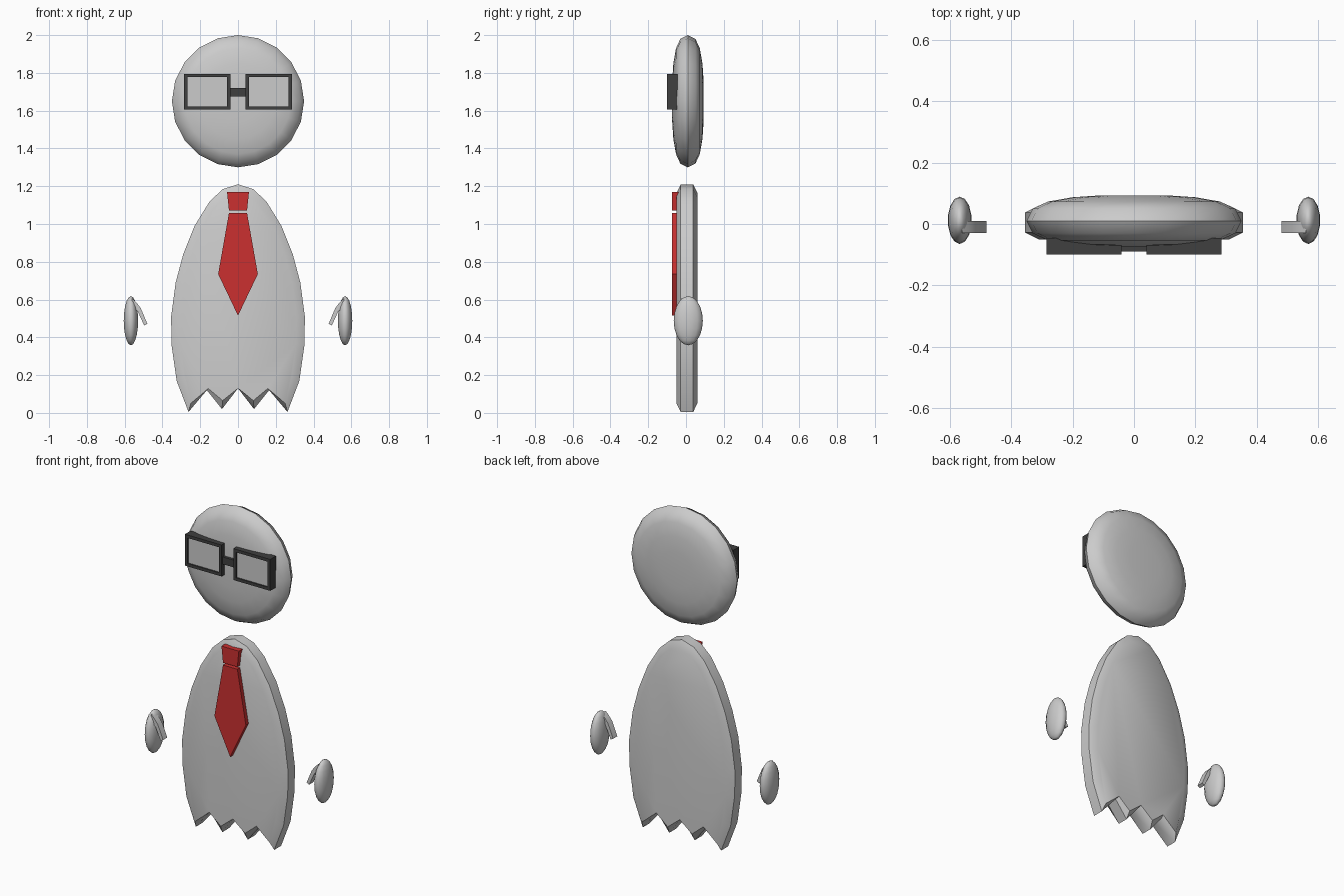
import bpy, bmesh
from math import radians, sin, cos, pi

if "Cube" in bpy.data.objects:
    bpy.data.objects.remove(bpy.data.objects["Cube"])


def material(name, rgb):
    m = bpy.data.materials.new(name)
    m.diffuse_color = (*rgb, 1)
    m.use_nodes = True
    m.node_tree.nodes["Principled BSDF"].inputs["Base Color"].default_value = m.diffuse_color
    return m


RED = material("red", (0.6, 0.03, 0.03))
DARK = material("dark", (0.05, 0.05, 0.05))


def finish(name, bm, mat=None, smooth=None):
    bmesh.ops.recalc_face_normals(bm, faces=bm.faces[:])
    me = bpy.data.meshes.new(name)
    bm.to_mesh(me)
    bm.free()
    ob = bpy.data.objects.new(name, me)
    bpy.context.collection.objects.link(ob)
    if mat:
        me.materials.append(mat)
    if smooth:
        bpy.ops.object.select_all(action='DESELECT')
        ob.select_set(True)
        bpy.context.view_layer.objects.active = ob
        bpy.ops.object.shade_smooth_by_angle(angle=radians(smooth))
    return ob


def loft(name, layers, mat=None, smooth=None, ring=False):
    """Join xz outlines, each at its own y; ring links last to first instead of capping."""
    bm = bmesh.new()
    loops = [[bm.verts.new((x, y, z)) for x, z in pts] for y, pts in layers]
    pairs = list(zip(loops, loops[1:]))
    if ring:
        pairs.append((loops[-1], loops[0]))
    else:
        bm.faces.new(loops[0])
        bm.faces.new(loops[-1])
    n = len(loops[0])
    for a, b in pairs:
        for i in range(n):
            j = (i + 1) % n
            bm.faces.new((a[i], a[j], b[j], b[i]))
    return finish(name, bm, mat, smooth)


def slab(name, pts, y0, y1, mat=None, smooth=None):
    return loft(name, [(y0, pts), (y1, pts)], mat, smooth)


def rect(x0, x1, z0, z1):
    return [(x0, z0), (x1, z0), (x1, z1), (x0, z1)]


def circle(r, n=20):
    return [(r * sin(2 * pi * i / n), 1.65 + r * cos(2 * pi * i / n)) for i in range(n)]


# Head: flattened round cushion
half = [(0.11, 0.083), (0.2, 0.077), (0.28, 0.063), (0.33, 0.04)]
profile = [(r, 0.01 - d) for r, d in half] + [(0.35, 0.01)] + [(r, 0.01 + d) for r, d in reversed(half)]
loft("head", [(y, circle(r)) for r, y in profile], smooth=50)

# Body: rounded slab with a ragged hem and chamfered rim
side = [(0.08, 1.185), (0.15, 1.12), (0.23, 0.99), (0.29, 0.84), (0.33, 0.69),
        (0.354, 0.51), (0.352, 0.36), (0.325, 0.17)]
hem = [(0.262, 0.005), (0.165, 0.12), (0.085, 0.02)]
mirror = lambda pts: [(-x, z) for x, z in reversed(pts)]


def body_outline(inset):
    k = 1 - inset * 2.8
    s = [(x * k, 0.5 + (z - 0.5) * (1 - inset * 1.4)) for x, z in side]
    h = [(x * (1 - inset), z + (inset if z < 0.1 else 0.2 * inset)) for x, z in hem]
    return [(0, 1.21 - inset)] + s + h + [(0, 0.13)] + mirror(h) + mirror(s)


outer, inner = body_outline(0), body_outline(0.045)
loft("body", [(-0.05, inner), (-0.028, outer), (0.038, outer), (0.06, inner)], smooth=40)

# Tie: knot and blade
slab("tie_knot", [(-0.058, 1.17), (0.058, 1.17), (0.048, 1.072), (-0.048, 1.072)], -0.075, -0.04, RED)
slab("tie_blade", [(-0.048, 1.058), (0.048, 1.058), (0.105, 0.735), (0, 0.515), (-0.105, 0.735)],
     -0.075, -0.04, RED)

# Glasses bridge
slab("glasses_bridge", rect(-0.045, 0.045, 1.676, 1.72), -0.09, -0.06, DARK)

for s, label in ((-1, "left"), (1, "right")):
    # Glasses frame and lens
    out = rect(s * 0.04, s * 0.285, 1.605, 1.795)
    ins = rect(s * 0.058, s * 0.267, 1.623, 1.777)
    loft("glasses_frame_" + label, [(-0.1, out), (-0.045, out), (-0.045, ins), (-0.1, ins)], DARK, ring=True)
    slab("lens_" + label, ins, -0.092, -0.07)

    # Hand: flattened palm
    bm = bmesh.new()
    bmesh.ops.create_uvsphere(bm, u_segments=14, v_segments=10, radius=1)
    bmesh.ops.scale(bm, vec=(0.039, 0.077, 0.13), verts=bm.verts)
    bmesh.ops.translate(bm, vec=(s * 0.567, 0.012, 0.488), verts=bm.verts)
    finish("palm_" + label, bm, smooth=60)

    # Thumb hanging inward from the top of the palm
    thumb = [(0.56, 0.605), (0.538, 0.585), (0.515, 0.555), (0.48, 0.472), (0.497, 0.463),
             (0.532, 0.54), (0.56, 0.55)]
    thumb = [(s * x, z) for x, z in thumb]
    slab("thumb_" + label, thumb, -0.03, 0.01, smooth=40)
